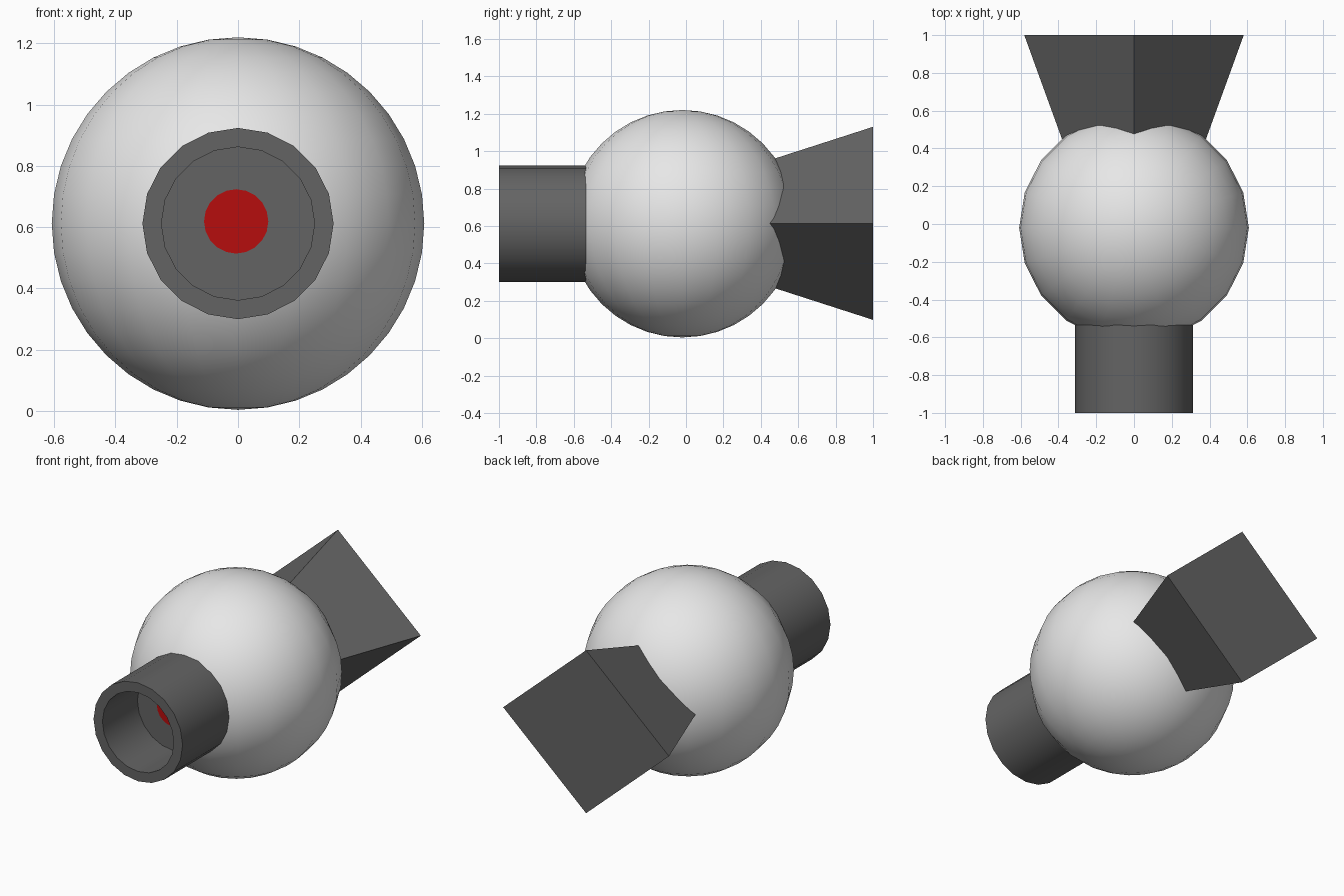
import bpy, bmesh, math

if "Cube" in bpy.data.objects:
    bpy.data.objects.remove(bpy.data.objects["Cube"])


def material(name, rgb):
    m = bpy.data.materials.new(name)
    m.diffuse_color = (*rgb, 1)
    m.use_nodes = True
    m.node_tree.nodes["Principled BSDF"].inputs["Base Color"].default_value = m.diffuse_color
    return m


shell_white = material("shell_white", (0.8, 0.8, 0.8))
dark_grey = material("dark_grey", (0.127, 0.127, 0.127))
lens_red = material("lens_red", (0.47, 0.004, 0.004))


def lathe(name, profile, sides, mat, centre, scale=(1, 1), smooth=True):
    """Revolve (radius, y) points about the y axis; radius 0 closes to a point."""
    bm = bmesh.new()
    rings = []
    for r, y in profile:
        n = sides if r > 0 else 1
        rings.append([bm.verts.new((
            centre[0] + scale[0] * r * math.cos(2 * math.pi * i / sides), y,
            centre[1] + scale[1] * r * math.sin(2 * math.pi * i / sides)))
            for i in range(n)])
    for a, b in zip(rings, rings[1:]):
        for i in range(sides):
            j = (i + 1) % sides
            quad = [a[i % len(a)], a[j % len(a)], b[j % len(b)], b[i % len(b)]]
            bm.faces.new(list(dict.fromkeys(quad)))
    bmesh.ops.recalc_face_normals(bm, faces=bm.faces)
    me = bpy.data.meshes.new(name)
    bm.to_mesh(me)
    bm.free()
    me.materials.append(mat)
    ob = bpy.data.objects.new(name, me)
    bpy.context.collection.objects.link(ob)
    if smooth:
        smooth_object(ob)
    return ob


def smooth_object(ob):
    bpy.ops.object.select_all(action='DESELECT')
    ob.select_set(True)
    bpy.context.view_layer.objects.active = ob
    bpy.ops.object.shade_smooth_by_angle(angle=math.radians(35))


# Round body
bpy.ops.mesh.primitive_uv_sphere_add(segments=20, ring_count=20, radius=0.608,
                                     location=(0, -0.02, 0.612))
body = bpy.context.object
body.name = "body"
body.data.materials.append(shell_white)
smooth_object(body)

# Front barrel with a recessed bore
lathe("barrel", [(0, -0.45), (0.312, -0.45), (0.312, -1), (0.25, -1),
                 (0.25, -0.65), (0, -0.65)], 20, dark_grey, (0, 0.612))

# Red disc on the bore floor
lathe("lens", [(0, -0.645), (0.105, -0.645), (0.105, -0.653), (0, -0.653)],
      20, lens_red, (-0.006, 0.619))

# Four-sided flared tail, tapering into the body
lathe("tail", [(0, 0.0), (0.375, 0.0), (1, 1.0), (0, 1.0)], 4, dark_grey,
      (0, 0.614), scale=(0.581, 0.516), smooth=False)
